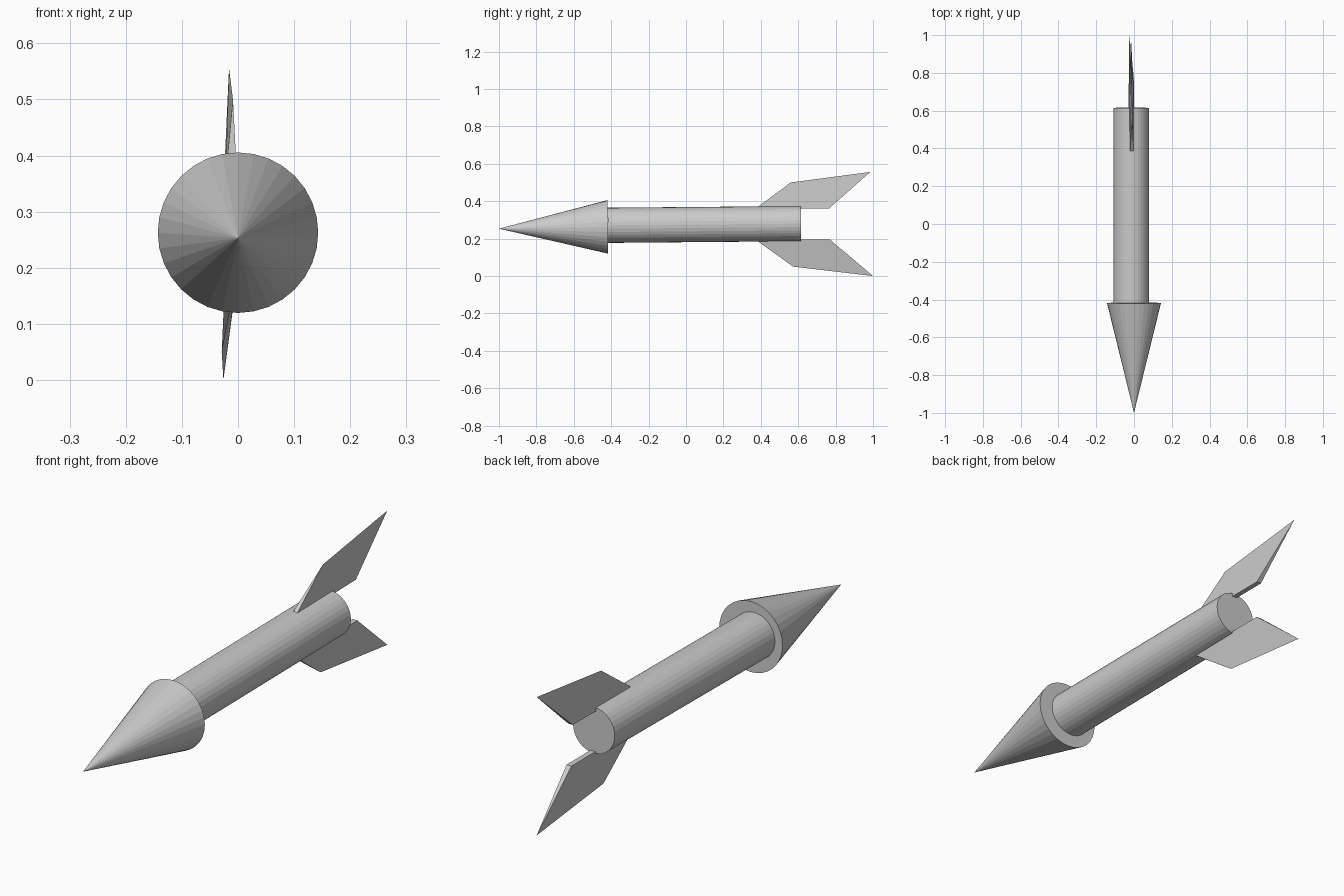
import bpy, bmesh
from mathutils import Vector

if "Cube" in bpy.data.objects:
    bpy.data.objects.remove(bpy.data.objects["Cube"])

SIDES = 32


def add_mesh(name, bm):
    bmesh.ops.recalc_face_normals(bm, faces=bm.faces)
    mesh = bpy.data.meshes.new(name)
    bm.to_mesh(mesh)
    bm.free()
    obj = bpy.data.objects.new(name, mesh)
    bpy.context.collection.objects.link(obj)
    return obj


def tapered(name, start, end, r_start, r_end):
    """Round part running from start to end."""
    start, end = Vector(start), Vector(end)
    axis = end - start
    bm = bmesh.new()
    bmesh.ops.create_cone(bm, cap_ends=True, segments=SIDES, radius1=r_start,
                          radius2=r_end, depth=axis.length)
    obj = add_mesh(name, bm)
    obj.location = (start + end) / 2
    obj.rotation_mode = 'QUATERNION'
    obj.rotation_quaternion = Vector((0, 0, 1)).rotation_difference(axis)
    return obj


def fin(name, front, back, shoulder, tip, thickness):
    """Wedge: thick root edge (front to back), sharp outer edge (shoulder to tip)."""
    bm = bmesh.new()
    off = Vector((thickness / 2, 0, 0))
    fl, fr = [bm.verts.new(Vector(front) + s * off) for s in (-1, 1)]
    bl, br = [bm.verts.new(Vector(back) + s * off) for s in (-1, 1)]
    s, t = bm.verts.new(shoulder), bm.verts.new(tip)
    for face in ((fl, bl, t, s), (fr, s, t, br), (fl, fr, br, bl),
                 (fl, s, fr), (bl, br, t)):
        bm.faces.new(face)
    return add_mesh(name, bm)


# Pointed nose, tilted slightly upward toward the rear
tapered("nose_cone", (0, -0.418, 0.2625), (0, -1.0, 0.253), 0.143, 0)

# Long body tube
tapered("body", (-0.015, -0.418, 0.271), (-0.015, 0.615, 0.280), 0.094, 0.094)

# Swept tail fins
fin("upper_fin", (-0.012, 0.367, 0.357), (-0.0145, 0.765, 0.361),
    (-0.009, 0.56, 0.50), (-0.016, 0.985, 0.556), 0.021)
fin("lower_fin", (-0.0115, 0.371, 0.195), (-0.011, 0.77, 0.194),
    (-0.029, 0.573, 0.05), (-0.026, 1.0, 0.0), 0.022)
